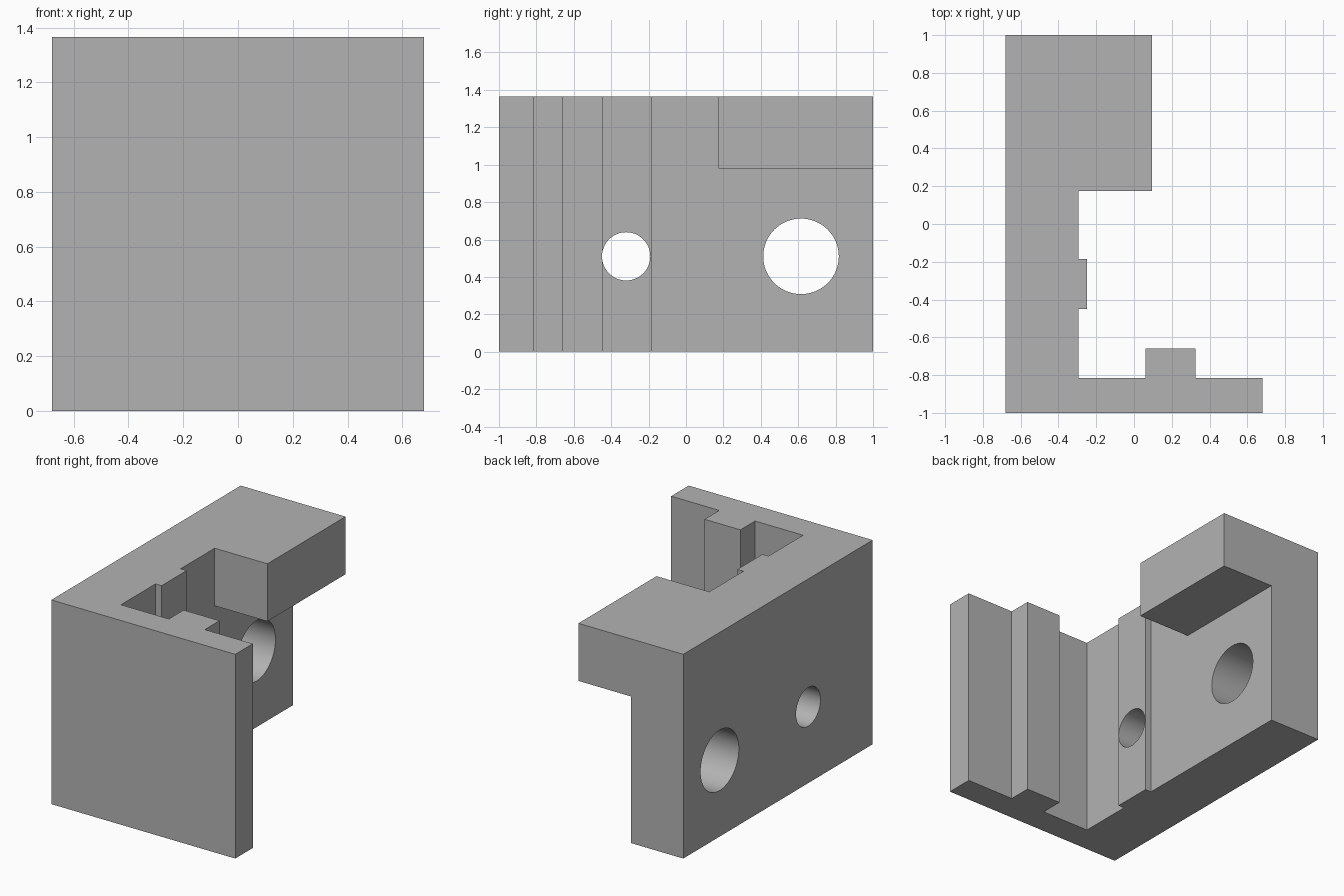
import bpy
import bmesh
import math

cube = bpy.data.objects.get("Cube")
if cube:
    bpy.data.objects.remove(cube, do_unlink=True)

HEIGHT = 1.365

grey = bpy.data.materials.new("plain grey")
grey.use_nodes = True
colour = (0.45, 0.45, 0.45, 1)
grey.diffuse_color = colour
grey.node_tree.nodes["Principled BSDF"].inputs["Base Color"].default_value = colour


def prism(name, outline, bottom, top):
    """Extrude a plan outline upwards into a solid object."""
    bm = bmesh.new()
    base = bm.faces.new([bm.verts.new((x, y, bottom)) for x, y in outline])
    grown = bmesh.ops.extrude_face_region(bm, geom=[base])["geom"]
    verts = [v for v in grown if isinstance(v, bmesh.types.BMVert)]
    bmesh.ops.translate(bm, verts=verts, vec=(0, 0, top - bottom))
    bmesh.ops.recalc_face_normals(bm, faces=bm.faces)
    mesh = bpy.data.meshes.new(name)
    bm.to_mesh(mesh)
    bm.free()
    obj = bpy.data.objects.new(name, mesh)
    bpy.context.collection.objects.link(obj)
    mesh.materials.append(grey)
    return obj


def hole_cutter(name, y, radius):
    bpy.ops.mesh.primitive_cylinder_add(
        vertices=64, radius=radius, depth=1,
        location=(-0.49, y, 0.51), rotation=(0, math.pi / 2, 0))
    obj = bpy.context.object
    obj.name = name
    obj.data.materials.append(grey)
    return obj


# Bracket: front plate with pad, side wall with rib, and overhang
bracket = prism("corner_bracket", [
    (-0.68, -1), (0.68, -1), (0.68, -0.815),
    (0.325, -0.815), (0.325, -0.66), (0.06, -0.66), (0.06, -0.815),
    (-0.295, -0.815), (-0.295, -0.45), (-0.25, -0.45),
    (-0.25, -0.185), (-0.295, -0.185),
    (-0.295, 0.175), (0.095, 0.175), (0.095, 1), (-0.68, 1)], 0, HEIGHT)

# Space under the overhang, and the two holes through the side wall
cutters = [
    prism("overhang_cutter",
          [(-0.295, 0.1), (0.3, 0.1), (0.3, 1.2), (-0.295, 1.2)], -0.2, 0.98),
    hole_cutter("small_hole_cutter", -0.32, 0.129),
    hole_cutter("large_hole_cutter", 0.615, 0.202),
]
for cutter in cutters:
    cutter.hide_render = True
    cut = bracket.modifiers.new(cutter.name, "BOOLEAN")
    cut.operation = "DIFFERENCE"
    cut.solver = "EXACT"
    cut.object = cutter

# Bake the cuts and drop the cutters
bpy.ops.object.select_all(action="DESELECT")
bpy.context.view_layer.objects.active = bracket
bracket.select_set(True)
for cutter in cutters:
    bpy.ops.object.modifier_apply(modifier=cutter.name)
    bpy.data.objects.remove(cutter, do_unlink=True)
bpy.ops.object.shade_smooth_by_angle(angle=math.radians(30))
